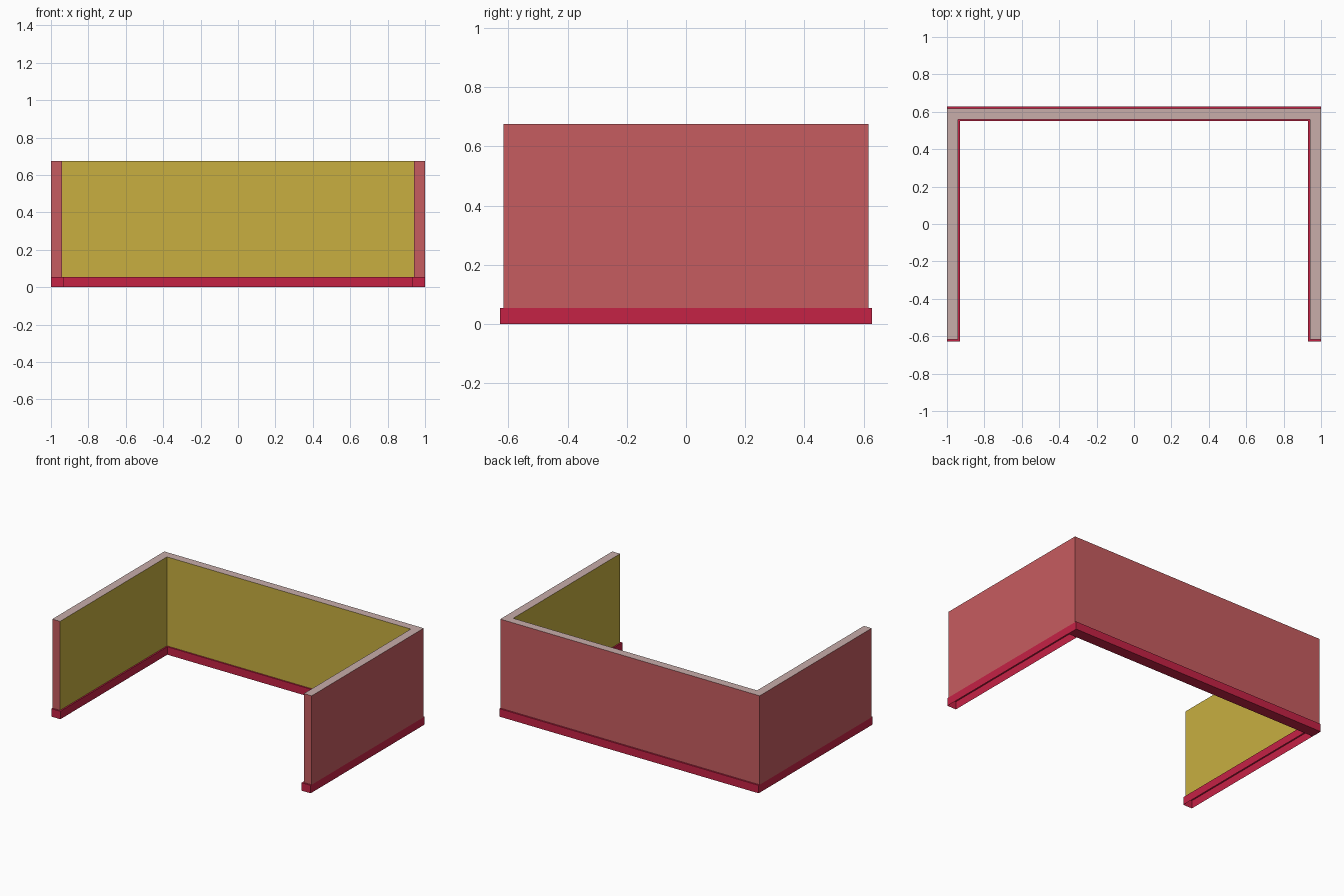
import bpy, bmesh

if "Cube" in bpy.data.objects:
    bpy.data.objects.remove(bpy.data.objects["Cube"])


def material(name, rgb):
    lin = [(c / 255 / 12.92) if c < 10 else ((c / 255 + 0.055) / 1.055) ** 2.4 for c in rgb]
    m = bpy.data.materials.new(name)
    m.diffuse_color = (*lin, 1)
    m.use_nodes = True
    m.node_tree.nodes["Principled BSDF"].inputs["Base Color"].default_value = m.diffuse_color
    return m


rose = material("rose outside", (198, 92, 96))
yellow = material("yellow inside", (200, 175, 64))
pale = material("pale top edge", (200, 173, 170))
red = material("red skirting", (197, 34, 69))


def u_shell(name, half_y, inner_x, inner_y, z0, z1, mats):
    """U-shaped band open to the front: side faces plus a top cap."""
    outline = [(-1, -half_y), (-inner_x, -half_y), (-inner_x, inner_y), (inner_x, inner_y),
               (inner_x, -half_y), (1, -half_y), (1, half_y), (-1, half_y)]
    bm = bmesh.new()
    low = [bm.verts.new((x, y, z0)) for x, y in outline]
    top = [bm.verts.new((x, y, z1)) for x, y in outline]
    n = len(outline)
    for i in range(n):
        j = (i + 1) % n
        f = bm.faces.new((low[i], low[j], top[j], top[i]))
        # edges 1 to 3 of the outline face into the room
        f.material_index = 1 if len(mats) > 1 and i in (1, 2, 3) else 0
    # top cap: left arm, back, right arm
    for ids in ((0, 1, 2, 7), (7, 2, 3, 6), (3, 4, 5, 6)):
        f = bm.faces.new([top[i] for i in ids])
        f.material_index = len(mats) - 1
    # the skirting is closed underneath along the back only
    if z0 == 0:
        a = bm.verts.new((-1, inner_y, 0))
        b = bm.verts.new((1, inner_y, 0))
        bm.faces.new((low[7], low[6], b, low[3], low[2], a))
    me = bpy.data.meshes.new(name)
    bm.to_mesh(me)
    bm.free()
    for m in mats:
        me.materials.append(m)
    ob = bpy.data.objects.new(name, me)
    bpy.context.collection.objects.link(ob)
    return ob


# three walls, standing on the skirting
u_shell("walls", 0.617, 0.94, 0.56, 0.055, 0.675, [rose, yellow, pale])
# slightly wider skirting
u_shell("skirting", 0.628, 0.93, 0.55, 0, 0.055, [red])
